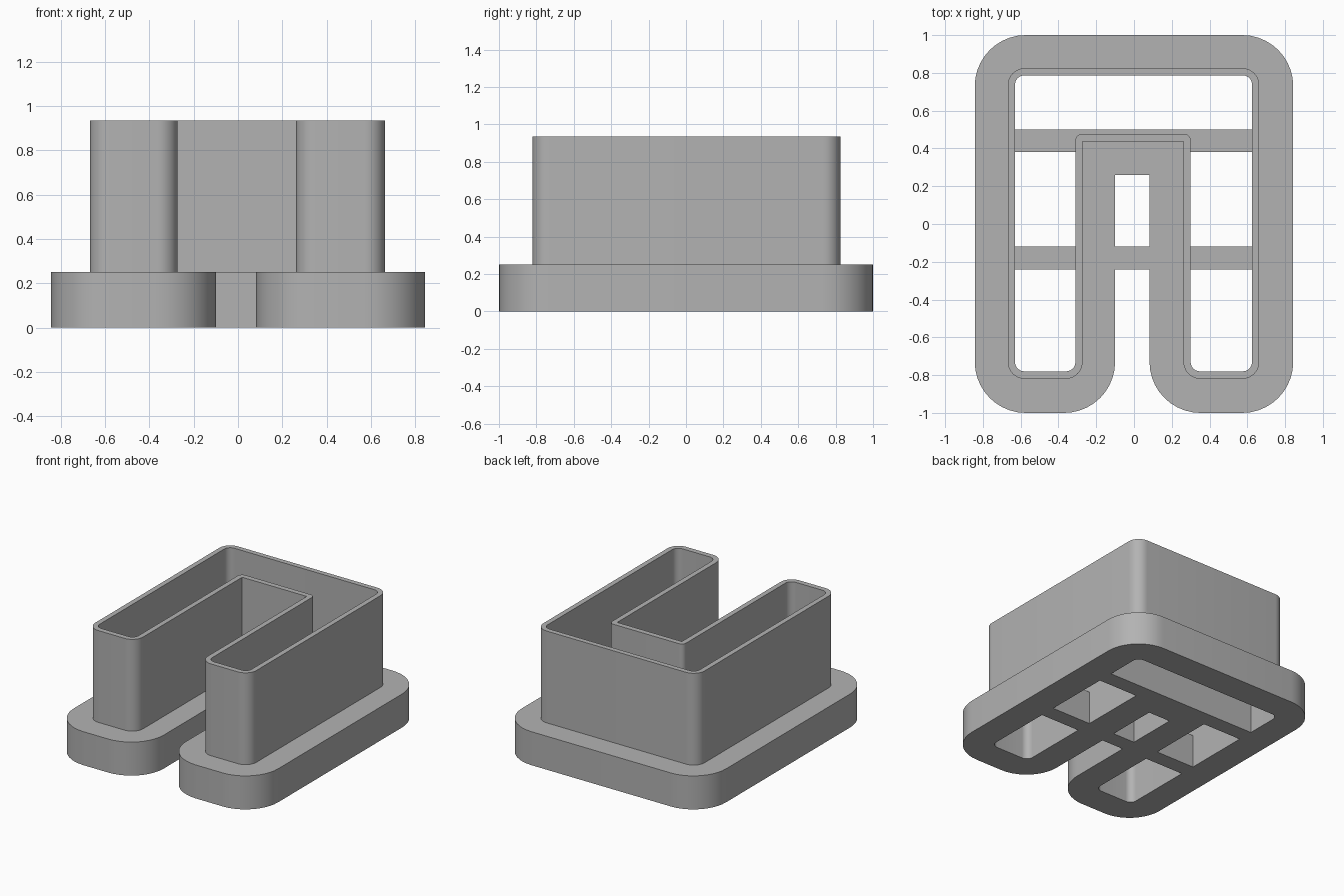
import bpy, bmesh, math
from mathutils import Vector

cube = bpy.data.objects.get("Cube")
if cube:
    bpy.data.objects.remove(cube, do_unlink=True)

grey = bpy.data.materials.new("plain grey")
grey.use_nodes = True
colour = (0.45, 0.45, 0.45, 1)
grey.diffuse_color = colour
grey.node_tree.nodes["Principled BSDF"].inputs["Base Color"].default_value = colour

BASE_TOP, WALL_TOP, SEGMENTS = 0.25, 0.935, 10


def fork_outline(x0, x1, y0, y1, s0, s1, t, radius, notch_radius):
    """Two-legged outline with filleted corners; the notch runs from s0 to s1, up to t."""
    corners = [Vector(p) for p in ((x1, y0), (x1, y1), (x0, y1), (x0, y0),
                                   (s0, y0), (s0, t), (s1, t), (s1, y0))]
    points = []
    for i, p in enumerate(corners):
        r = notch_radius if i in (5, 6) else radius
        back = (corners[i - 1] - p).normalized()
        ahead = (corners[(i + 1) % 8] - p).normalized()
        centre = p + r * (back + ahead)
        for k in range(SEGMENTS + 1):
            a = math.pi / 2 * k / SEGMENTS
            points.append(centre - r * (ahead * math.cos(a) + back * math.sin(a)))
    return points


def finish(name, bm):
    bmesh.ops.remove_doubles(bm, verts=bm.verts, dist=0.0001)
    bmesh.ops.recalc_face_normals(bm, faces=bm.faces)
    mesh = bpy.data.meshes.new(name)
    bm.to_mesh(mesh)
    bm.free()
    mesh.materials.append(grey)
    obj = bpy.data.objects.new(name, mesh)
    bpy.context.collection.objects.link(obj)
    return obj


# Flange and thin wall: a closed sweep through matching outlines
flange = fork_outline(-0.843, 0.843, -1, 1, -0.1, 0.082, 0.26, 0.27, 0)
wall = fork_outline(-0.668, 0.663, -0.82, 0.825, -0.272, 0.262, 0.437, 0.09, 0)
cavity = fork_outline(-0.63, 0.625, -0.78, 0.787, -0.31, 0.3, 0.477, 0.05, 0.035)
bm = bmesh.new()
rings = [[bm.verts.new((p.x, p.y, z)) for p in outline] for outline, z in (
    (flange, 0), (flange, BASE_TOP), (wall, BASE_TOP),
    (wall, WALL_TOP), (cavity, WALL_TOP), (cavity, 0))]
count = len(flange)
for i, ring in enumerate(rings):
    other = rings[(i + 1) % len(rings)]
    for j in range(count):
        k = (j + 1) % count
        bm.faces.new((ring[j], ring[k], other[k], other[j]))
body = finish("flange_and_wall", bm)
bpy.context.view_layer.objects.active = body
body.select_set(True)
bpy.ops.object.shade_smooth_by_angle(angle=math.radians(30))


# Cross bars that brace the open base
def bar(name, x0, x1, y0, y1):
    bm = bmesh.new()
    bmesh.ops.create_cube(bm, size=1)
    for v in bm.verts:
        v.co = ((x0 + x1) / 2 + v.co.x * (x1 - x0),
                (y0 + y1) / 2 + v.co.y * (y1 - y0),
                (v.co.z + 0.5) * BASE_TOP)
    finish(name, bm)


for place, y0, y1 in (("front", -0.24, -0.12), ("back", 0.38, 0.5)):
    bar(place + "_bar_right", -0.64, -0.29, y0, y1)
    bar(place + "_bar_left", 0.28, 0.64, y0, y1)
bar("front_bar_middle", -0.1, 0.082, -0.24, -0.12)
bar("back_bar_middle", -0.29, 0.28, 0.45, 0.5)
